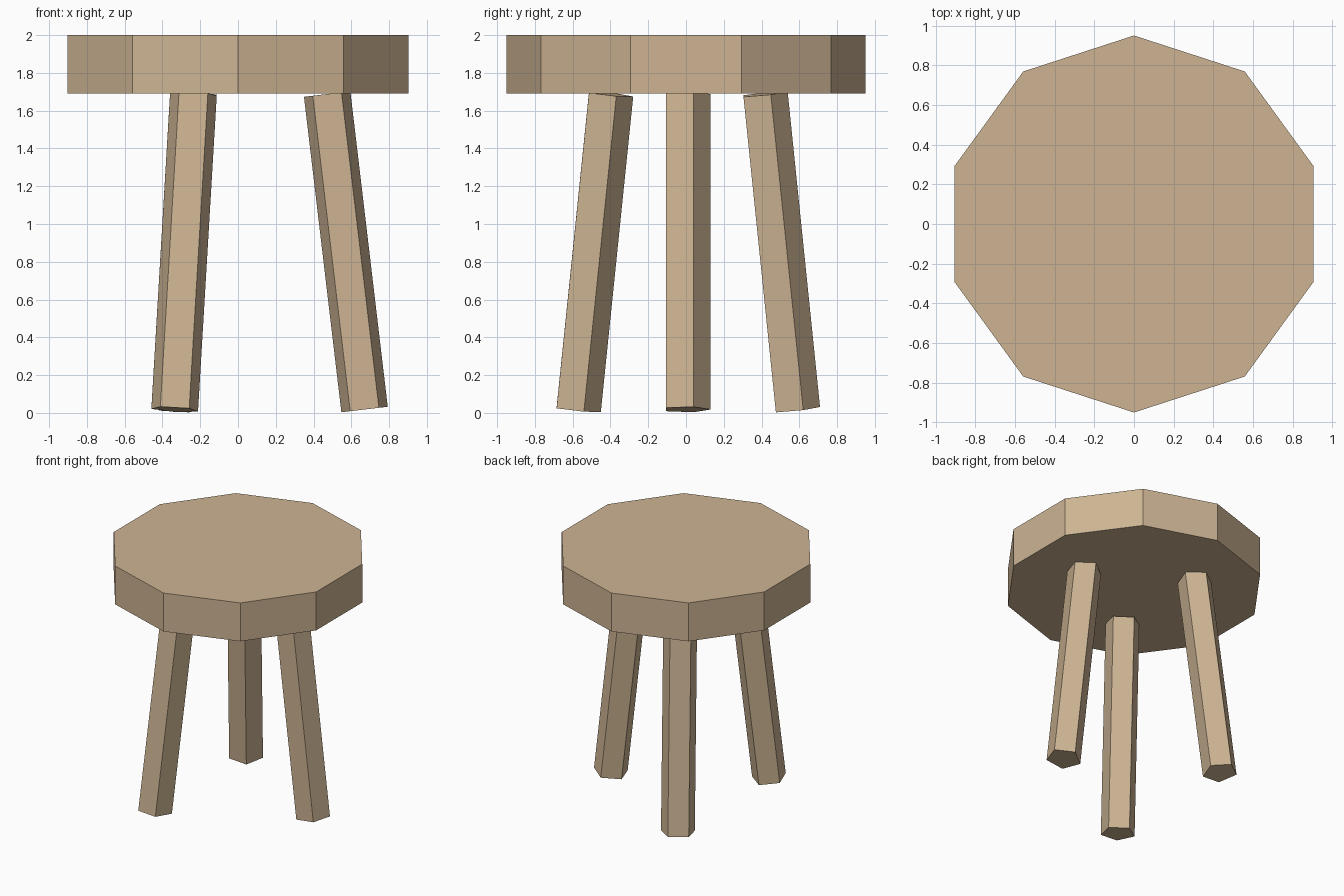
import bpy, math
from mathutils import Vector

if "Cube" in bpy.data.objects:
    bpy.data.objects.remove(bpy.data.objects["Cube"])

wood = bpy.data.materials.new("light_wood")
wood.diffuse_color = (0.61, 0.456, 0.292, 1)
wood.use_nodes = True
wood.node_tree.nodes["Principled BSDF"].inputs["Base Color"].default_value = wood.diffuse_color


def prism(name, sides, radius, start, end):
    """Flat-sided prism from start to end, with one corner towards +y."""
    start, end = Vector(start), Vector(end)
    axis = end - start
    tilt = Vector((0, 0, 1)).rotation_difference(axis)
    rings = []
    for base in (start, end):
        for i in range(sides):
            a = math.pi / 2 + math.tau * i / sides
            rings.append(base + tilt @ Vector((radius * math.cos(a), radius * math.sin(a), 0)))
    faces = [tuple(reversed(range(sides))), tuple(range(sides, 2 * sides))]
    for i in range(sides):
        j = (i + 1) % sides
        faces.append((i, j, j + sides, i + sides))
    mesh = bpy.data.meshes.new(name)
    mesh.from_pydata(rings, [], faces)
    mesh.materials.append(wood)
    obj = bpy.data.objects.new(name, mesh)
    bpy.context.collection.objects.link(obj)
    return obj


# Ten-sided seat
prism("seat", 10, 0.95, (0, 0, 1.69), (0, 0, 2.0))

# Three splayed five-sided legs, ends cut square to each leg
for name, angle in (("right_leg", 0), ("back_leg", 120), ("front_leg", 240)):
    c, s = math.cos(math.radians(angle)), math.sin(math.radians(angle))
    prism(name, 5, 0.13, (0.67 * c, 0.67 * s, 0.018), (0.472 * c, 0.472 * s, 1.688))
